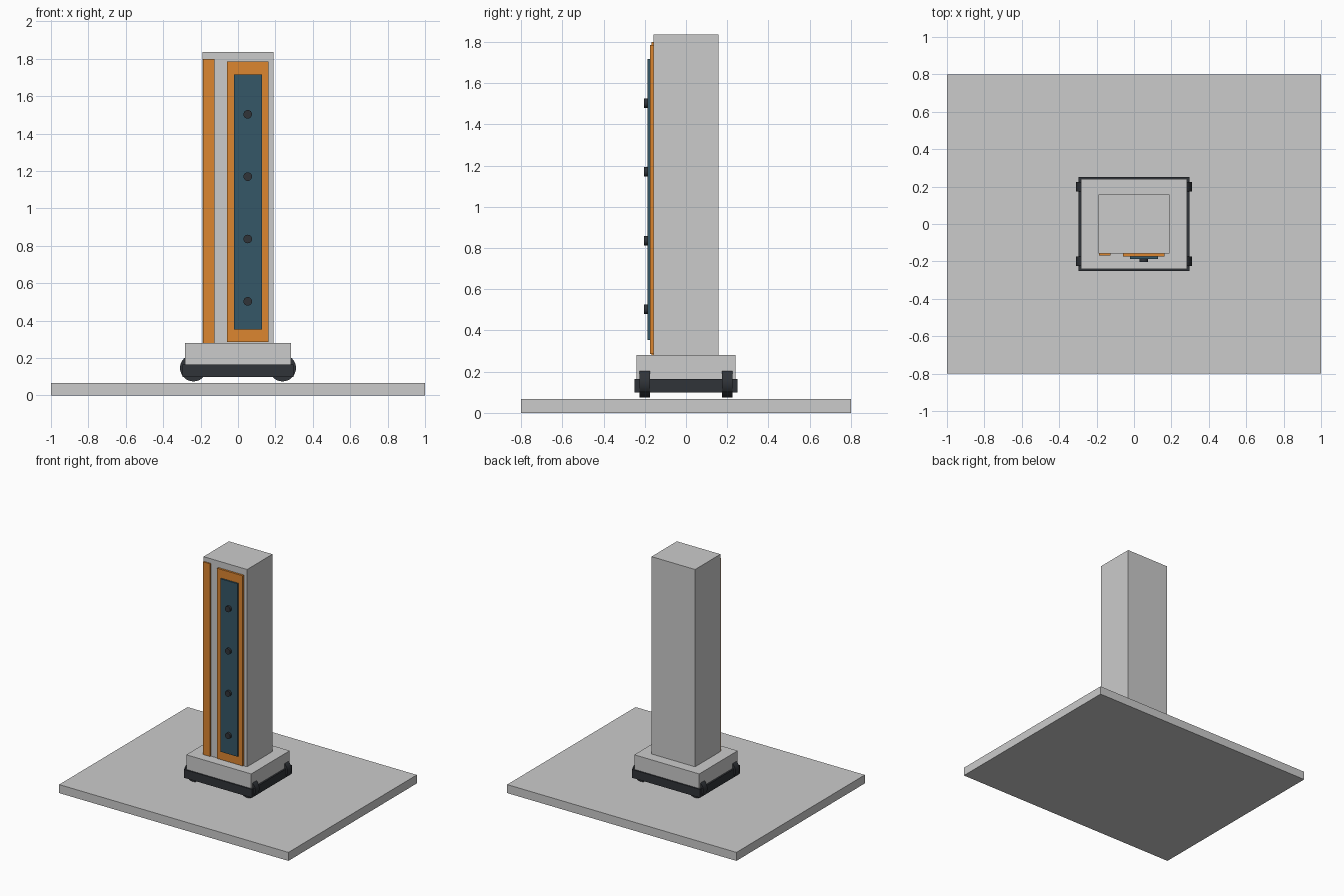
import bpy
from math import pi

if "Cube" in bpy.data.objects:
    bpy.data.objects.remove(bpy.data.objects["Cube"])


def material(name, rgb):
    m = bpy.data.materials.new(name)
    m.diffuse_color = (*rgb, 1)
    m.use_nodes = True
    m.node_tree.nodes["Principled BSDF"].inputs["Base Color"].default_value = m.diffuse_color
    return m


ORANGE = material("orange", (0.72, 0.24, 0.03))
BLUE = material("slate_blue", (0.035, 0.095, 0.135))
DARK = material("dark_rubber", (0.03, 0.034, 0.04))
PALE = material("pale_floor", (0.62, 0.64, 0.62))


def box(name, x, y, z, mat=None):
    """Box from (min, max) pairs on each axis."""
    bpy.ops.mesh.primitive_cube_add(size=1, location=[sum(r) / 2 for r in (x, y, z)])
    o = bpy.context.object
    o.name = name
    o.scale = [r[1] - r[0] for r in (x, y, z)]
    bpy.ops.object.transform_apply(location=False, rotation=False, scale=True)
    if mat:
        o.data.materials.append(mat)
    return o


def disc(name, loc, radius, depth, mat, sides=32):
    """Cylinder with its axis along y."""
    bpy.ops.mesh.primitive_cylinder_add(vertices=sides, radius=radius, depth=depth,
                                        location=loc, rotation=(pi / 2, 0, 0))
    o = bpy.context.object
    o.name = name
    o.data.materials.append(mat)
    bpy.ops.object.shade_smooth_by_angle()
    return o


# Floor slab
box("floor_slab", (-1, 1), (-0.8, 0.8), (0, 0.067), PALE)

# Wheeled base with dark bumper
box("base_block", (-0.283, 0.283), (-0.24, 0.24), (0.10, 0.28))
box("bumper", (-0.296, 0.296), (-0.25, 0.25), (0.099, 0.165), DARK)
for sx in (-1, 1):
    for sy in (-1, 1):
        disc("wheel", (sx * 0.238, sy * 0.2, 0.147), 0.072, 0.05, DARK)

# Tall cabinet
box("column", (-0.19, 0.19), (-0.158, 0.158), (0.28, 1.836))

# Front panels
box("side_strip", (-0.188, -0.126), (-0.168, -0.15), (0.28, 1.80), ORANGE)
box("front_panel", (-0.06, 0.163), (-0.174, -0.15), (0.285, 1.785), ORANGE)
box("inset_panel", (-0.021, 0.127), (-0.186, -0.165), (0.353, 1.717), BLUE)

# Row of knobs
for i in range(4):
    disc("knob", (0.052, -0.193, 0.503 + i / 3), 0.023, 0.022, DARK, 24)
